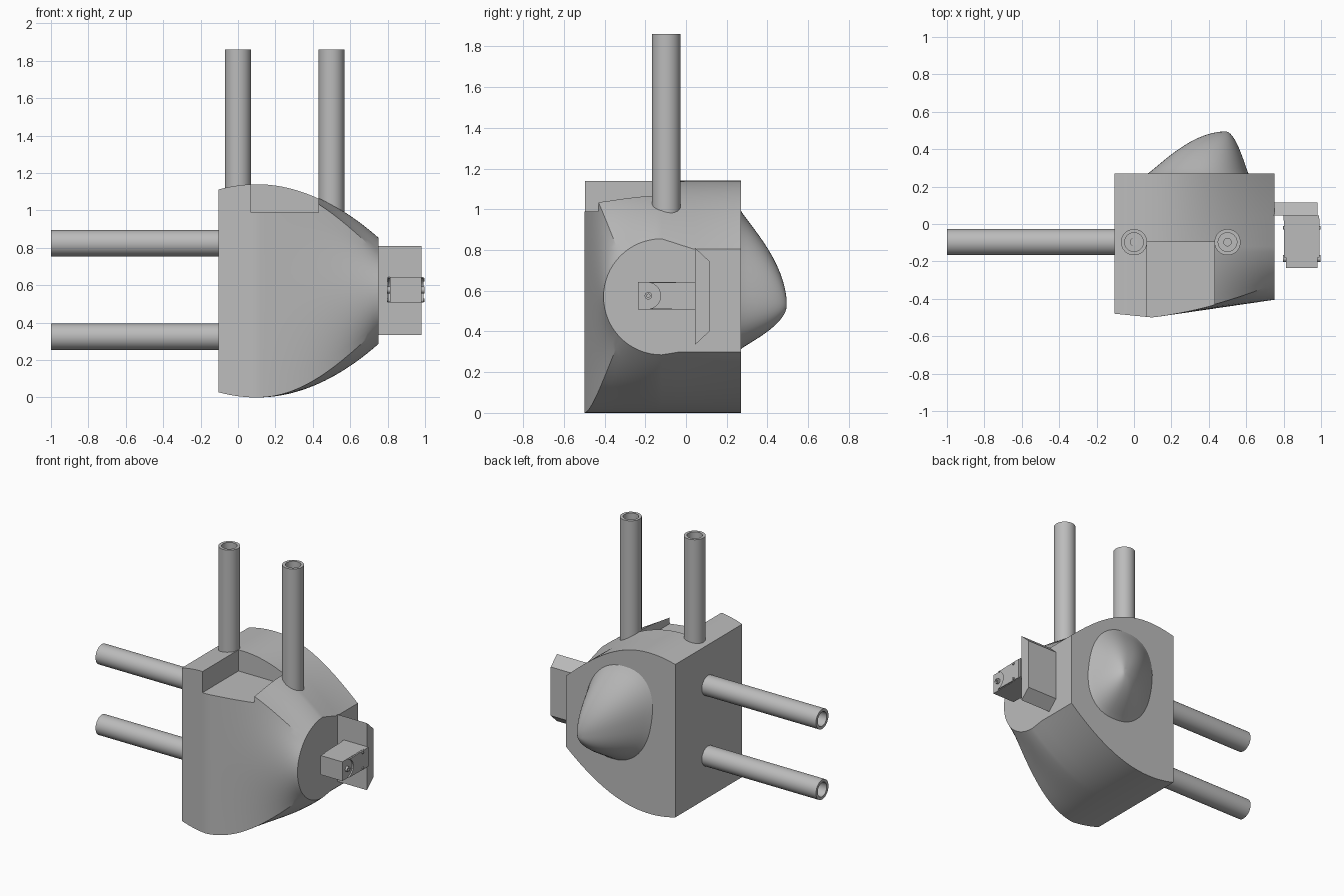
import bpy, bmesh, math
from mathutils import Matrix, Vector

cube = bpy.data.objects.get("Cube")
if cube:
    bpy.data.objects.remove(cube, do_unlink=True)

grey = bpy.data.materials.new("plain_grey")
grey.use_nodes = True
grey.diffuse_color = (0.5, 0.5, 0.5, 1)
grey.node_tree.nodes["Principled BSDF"].inputs["Base Color"].default_value = (0.5, 0.5, 0.5, 1)


def finish(name, bm, angle=30, cutter=None):
    """Turn a bmesh into a shaded object, cutting it first if asked."""
    bmesh.ops.recalc_face_normals(bm, faces=bm.faces)
    mesh = bpy.data.meshes.new(name)
    bm.to_mesh(mesh)
    bm.free()
    mesh.materials.append(grey)
    ob = bpy.data.objects.new(name, mesh)
    bpy.context.collection.objects.link(ob)
    bpy.ops.object.select_all(action="DESELECT")
    ob.select_set(True)
    bpy.context.view_layer.objects.active = ob
    if cutter:
        mod = ob.modifiers.new("cut", "BOOLEAN")
        mod.operation, mod.solver, mod.object = "DIFFERENCE", "EXACT", cutter
        bpy.ops.object.modifier_apply(modifier=mod.name)
        bpy.data.objects.remove(cutter, do_unlink=True)
    bpy.ops.object.shade_smooth_by_angle(angle=math.radians(angle))
    return ob


def loft(rings, cap_start=True, cap_end=True):
    """Skin closed rings of points."""
    bm = bmesh.new()
    loops = [[bm.verts.new(p) for p in ring] for ring in rings]
    n = len(loops[0])
    for a, b in zip(loops, loops[1:]):
        for i in range(n):
            j = (i + 1) % n
            bm.faces.new((a[i], a[j], b[j], b[i]))
    if cap_start:
        bm.faces.new(loops[0])
    if cap_end:
        bm.faces.new(loops[-1])
    return bm


def box(name, low, high):
    low, high = Vector(low), Vector(high)
    bm = bmesh.new()
    bmesh.ops.create_cube(bm, size=1, matrix=Matrix.Translation((low + high) / 2)
                          @ Matrix.Diagonal((*(high - low), 1)))
    return finish(name, bm)


def lathe(name, profile, base, axis, segments=40):
    """Revolve (radius, height) points about an axis."""
    turn = Matrix.Translation(base) @ Vector(axis).to_track_quat("Z", "Y").to_matrix().to_4x4()
    rings = [[turn @ Vector((r * math.cos(k * math.tau / segments),
                             r * math.sin(k * math.tau / segments), h))
              for k in range(segments)] for r, h in profile]
    return finish(name, loft(rings))


def mix(a, b, t):
    return a + (b - a) * t


# Main housing: a square-cornered section rounding into a disc at the +x end
MID, AXIS_Y, BACK = 0.57, -0.12, 0.27


def housing_section(x):
    s = max(0, (x - 0.1) / 0.65)
    t = s ** 2.2
    half = 0.57 - 0.675 * (x - 0.1) ** 2
    reach = 0.38 - (0.146 * (x - 0.1) if x > 0.1 else 0.1 * (0.1 - x))
    pts = [(x, BACK, MID - half * mix(1, 0.95, t)), (x, -0.03, MID - half * mix(1, 0.95, t))]
    for k in range(33):
        a = math.radians(-90 + 180 * k / 32)
        c, d = math.cos(a), math.sin(a)
        m = max(abs(c), abs(d))
        pts.append((x, AXIS_Y - reach * mix(c / m, c, t), MID + half * mix(d / m, d, t)))
    pts += [(x, 0.04, MID + half * mix(1, 0.82, t)), (x, BACK, MID + half * mix(1, 0.82, t))]
    return pts


recess = box("recess_cutter", (0.07, -0.7, 0.99), (0.43, -0.095, 1.4))
recess.hide_render = True
sections = [housing_section(-0.105 + 0.855 * i / 30) for i in range(31)]
finish("housing", loft(sections), 25, recess)

# Rear bulge: egg-shaped base leaning toward an off-centre rounded tip
rings = []
STEPS = 18
for i in range(STEPS):
    u = i / STEPS
    size = 1 - u
    depth = 0.23 * min(1, (1 - size ** 1.9) ** 1.15)
    ring = []
    for k in range(48):
        a = math.tau * k / 48
        c, d = math.cos(a), math.sin(a)
        ex = 0.265 * math.copysign(abs(c) ** 0.85, c)
        ez = 0.345 * math.copysign(abs(d) ** 0.85, d)
        ring.append((mix(0.34, 0.49, u) + size * (ex - 0.15 * ez), BACK - 0.005 + depth,
                     mix(0.655, 0.53, u) + size * ez))
    rings.append(ring)
finish("rear_bulge", loft(rings), 50)

# Pipes: two upright and two sideways, bored open at the far end
PIPE_Y = -0.097


def pipe(name, base, axis, length, depth):
    lathe(name, [(0.07, 0), (0.07, length), (0.05, length), (0.05, length - depth),
                 (0.02, length - depth), (0.02, length - depth - 0.04)], base, axis)


for name, x in (("inner", 0), ("outer", 0.5)):
    pipe(name + "_upright_pipe", (x, PIPE_Y, 0.9), (0, 0, 1), 0.96, 0.72)
for name, z in (("upper", 0.825), ("lower", 0.325)):
    pipe(name + "_side_pipe", (-0.05, PIPE_Y, z), (-1, 0, 0), 0.95, 0.85)

# Chamfered plate standing out from the disc
outline = [(0.045, 0.335), (0.115, 0.40), (0.115, 0.745), (0.045, 0.81)]
finish("mount_plate", loft([[(x, y, z) for y, z in outline] for x in (0.74, 0.98)]))

# Small sensor block held between two cheeks on the plate
box("sensor_block", (0.812, -0.235, 0.507), (0.982, 0.02, 0.643))
box("sensor_base", (0.80, 0.02, 0.507), (0.99, 0.046, 0.643))
for side, x, direction in (("left", 0.98, 1), ("right", 0.814, -1)):
    # Cheek with a rounded notch around the pivot
    arc = [(-0.19 + 0.065 * math.cos(a), 0.575 + 0.065 * math.sin(a))
           for a in (math.radians(-80 + 160 * k / 16) for k in range(17))]
    shape = [(0.03, 0.507)] + [(max(y, -0.18), z) for y, z in arc] + [(0.03, 0.643)]
    finish(side + "_cheek", loft([[(px, y, z) for y, z in shape]
                                  for px in (x, x + 0.012 * direction)]))
    lathe(side + "_pivot", [(0.018, 0), (0.018, 0.018), (0.008, 0.018), (0.008, 0.01)],
          (x, -0.185, 0.575), (direction, 0, 0), 20)
    for z in (0.52, 0.63):
        lathe(side + "_screw", [(0.009, 0), (0.009, 0.018)],
              (x, -0.02, z), (direction, 0, 0), 12)
